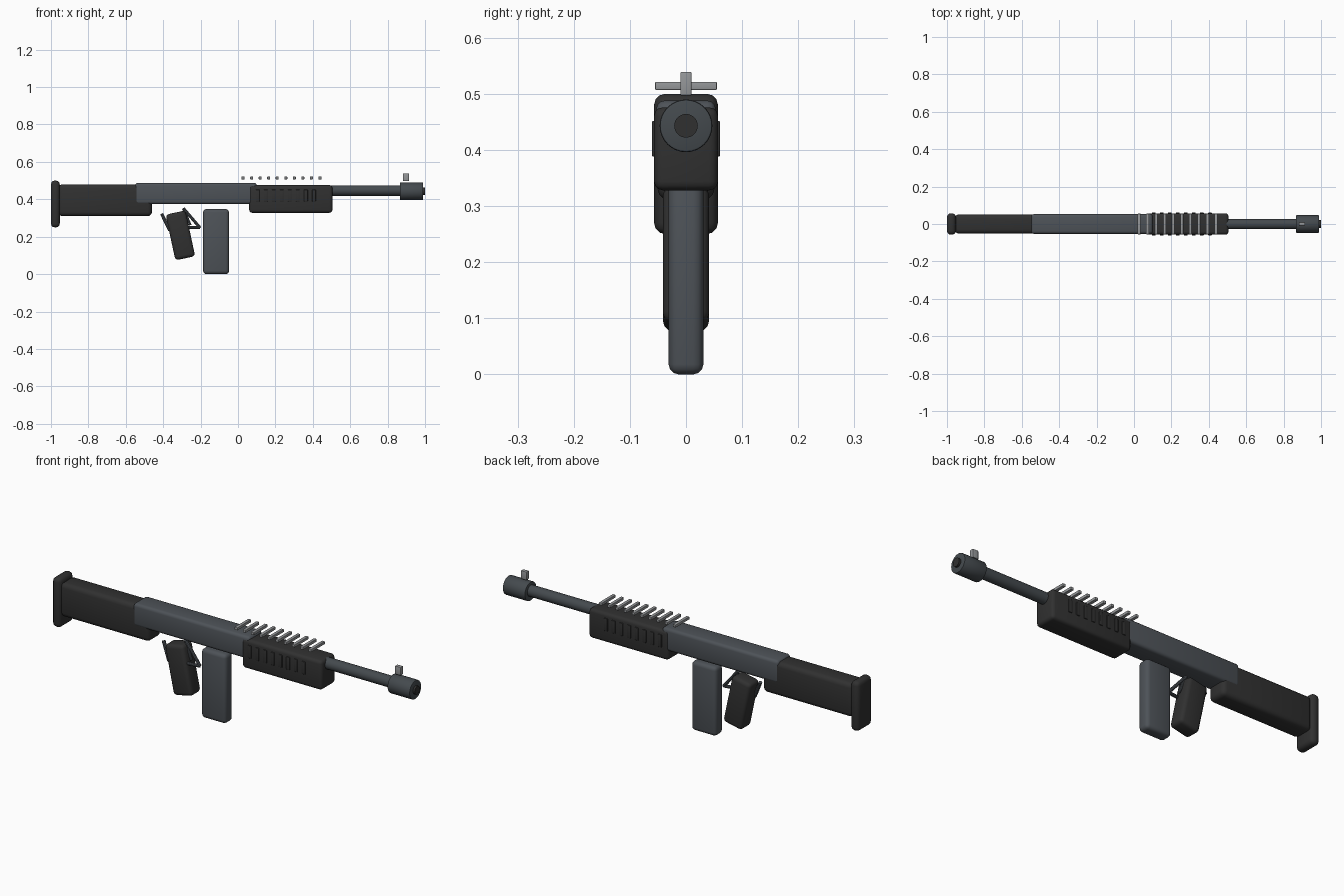
import bpy
from math import radians
from mathutils import Vector

if "Cube" in bpy.data.objects:
    bpy.data.objects.remove(bpy.data.objects["Cube"])


def material(name, rgb):
    m = bpy.data.materials.new(name)
    m.use_nodes = True
    m.diffuse_color = (*rgb, 1)
    m.node_tree.nodes["Principled BSDF"].inputs["Base Color"].default_value = (*rgb, 1)
    return m


black = material("matte black", (0.03, 0.03, 0.03))
steel = material("blue grey steel", (0.075, 0.085, 0.097))
barrel_steel = material("dark barrel steel", (0.058, 0.068, 0.076))
silver = material("light metal", (0.3, 0.31, 0.32))


def finish(name, mat, bevel=0, segments=3):
    ob = bpy.context.object
    ob.name = name
    ob.data.materials.append(mat)
    if bevel:
        bpy.ops.object.transform_apply(location=False, rotation=False, scale=True)
        mod = ob.modifiers.new("Bevel", "BEVEL")
        mod.width = bevel
        mod.segments = segments
        bpy.ops.object.modifier_apply(modifier=mod.name)
    bpy.ops.object.shade_smooth_by_angle(angle=radians(35))
    return ob


def block(name, mat, xs, zs, half_y, bevel, y=0, tilt=0):
    """Rounded box from its x range, z range and half depth."""
    bpy.ops.mesh.primitive_cube_add(
        size=1, location=(sum(xs) / 2, y, sum(zs) / 2), rotation=(0, radians(tilt), 0))
    bpy.context.object.scale = (xs[1] - xs[0], half_y * 2, zs[1] - zs[0])
    return finish(name, mat, bevel)


def rod(name, mat, start, end, radius, sides=32, bevel=0):
    """Cylinder running between two points."""
    a, b = Vector(start), Vector(end)
    bpy.ops.mesh.primitive_cylinder_add(
        radius=radius, depth=(b - a).length, vertices=sides, location=(a + b) / 2)
    bpy.context.object.rotation_euler = (b - a).to_track_quat("Z", "Y").to_euler()
    return finish(name, mat, bevel, 2)


# Stock, receiver and handguard
block("butt_plate", black, (-1.0, -0.953), (0.25, 0.5), 0.057, 0.02)
block("stock", black, (-0.96, -0.46), (0.31, 0.48), 0.051, 0.022)
block("receiver", steel, (-0.55, 0.1), (0.374, 0.488), 0.053, 0.015)
block("handguard", black, (0.06, 0.505), (0.328, 0.476), 0.057, 0.016)

# Raised vents on both sides of the handguard
for side, label in ((1, "left"), (-1, "right")):
    for i in range(8):
        x = 0.105 + i * 0.043
        block(f"vent_{label}_{i + 1}", black, (x - 0.01, x + 0.01),
              (0.388, 0.452), 0.005, 0.003, y=side * 0.056)

# Rail bars above the handguard
for i in range(10):
    x = 0.027 + i * 0.0457
    block(f"rail_bar_{i + 1}", silver, (x - 0.008, x + 0.008), (0.507, 0.521), 0.055, 0.002)

# Barrel, muzzle and front sight
axis = 0.443
rod("barrel", barrel_steel, (0.48, 0, axis + 0.004), (0.88, 0, axis + 0.004), 0.028)
rod("muzzle", barrel_steel, (0.865, 0, axis), (0.99, 0, axis), 0.047, bevel=0.004)
rod("bore", black, (0.96, 0, axis), (1.0, 0, axis), 0.021)
block("front_sight", silver, (0.882, 0.914), (0.497, 0.539), 0.01, 0.003)

# Magazine and tilted grip
block("magazine", steel, (-0.187, -0.048), (0, 0.348), 0.031, 0.018)
block("grip", black, (-0.362, -0.254), (0.082, 0.332), 0.041, 0.018, tilt=-12)

# Trigger and its guard
rod("guard_rear", steel, (-0.408, -0.01, 0.322), (-0.366, -0.025, 0.235), 0.009, 10)
rod("guard_front", steel, (-0.292, 0, 0.352), (-0.203, -0.012, 0.248), 0.008, 10)
rod("guard_lower", steel, (-0.203, -0.012, 0.248), (-0.28, -0.025, 0.25), 0.008, 10)
rod("trigger", steel, (-0.292, 0, 0.35), (-0.255, -0.005, 0.262), 0.007, 10)
